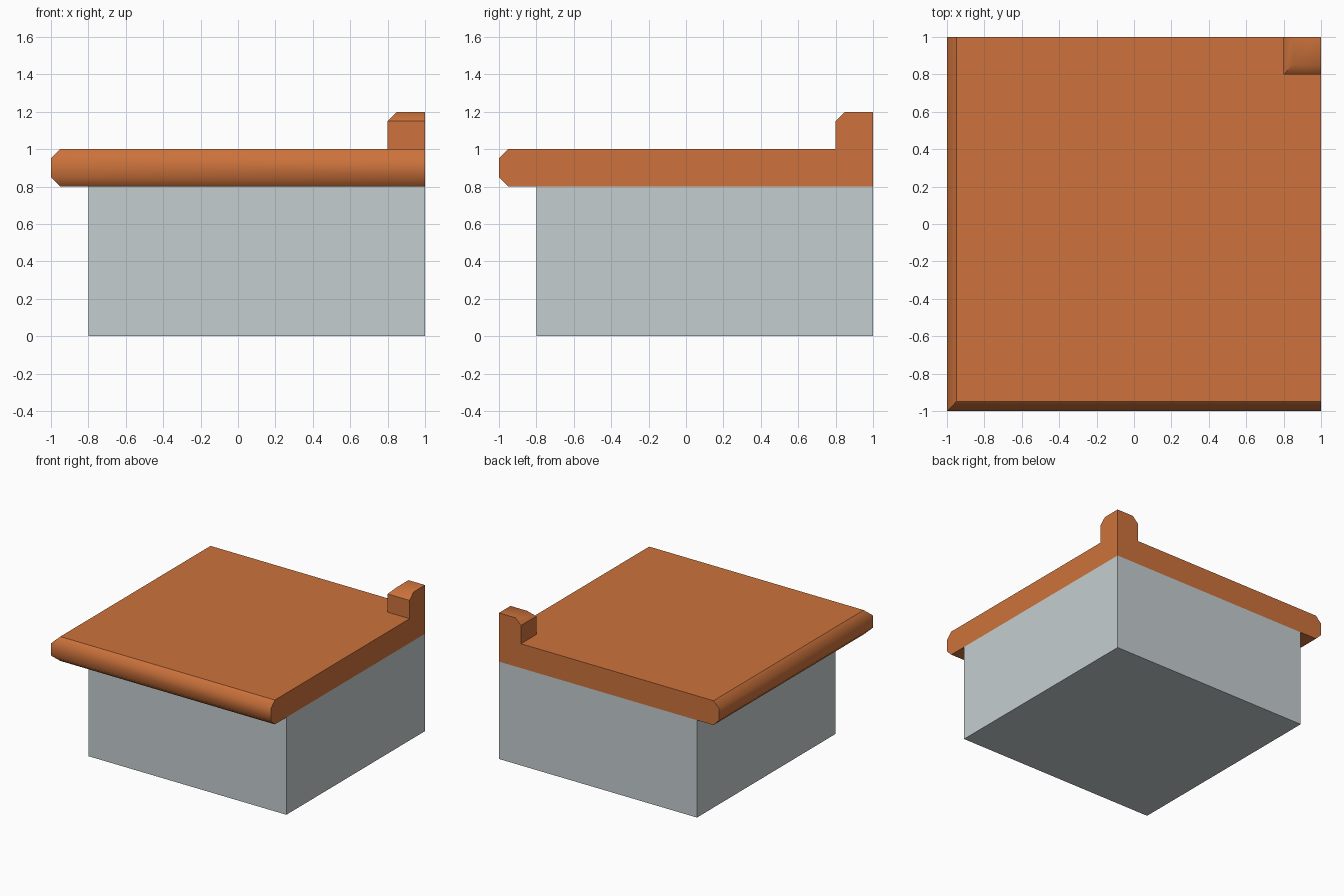
import bpy, bmesh

if "Cube" in bpy.data.objects:
    bpy.data.objects.remove(bpy.data.objects["Cube"])


def material(name, rgb):
    mat = bpy.data.materials.new(name)
    mat.diffuse_color = (*rgb, 1.0)
    mat.use_nodes = True
    mat.node_tree.nodes["Principled BSDF"].inputs["Base Color"].default_value = mat.diffuse_color
    return mat


def corner_sweep(name, profile, mat, soft=()):
    """Sweep a (offset, height) profile round the front-left corner, mitred,
    and cap the flat right (x = 1) and back (y = 1) sides.
    Profile points listed in soft become smooth edges, all others stay sharp."""
    bm = bmesh.new()
    rows = [[bm.verts.new(p) for p in ((1, c, z), (c, c, z), (c, 1, z))]
            for c, z in profile]
    for a, b in zip(rows, rows[1:]):
        for i in (0, 1):
            bm.faces.new((a[i], b[i], b[i + 1], a[i + 1]))
    # end caps, closed through the back-right corner
    for i in (0, 2):
        closing = [bm.verts.new((1, 1, profile[k][1])) for k in (-1, 0)
                   if profile[k][0] < 1]
        bm.faces.new([r[i] for r in rows] + closing)
    bmesh.ops.remove_doubles(bm, verts=bm.verts, dist=1e-4)
    bmesh.ops.dissolve_limit(bm, angle_limit=0.01, verts=bm.verts, edges=bm.edges)
    bmesh.ops.recalc_face_normals(bm, faces=bm.faces)

    # the open top of the base could mislead the recalculation: force outward
    if bm.calc_volume(signed=True) < 0:
        bmesh.ops.reverse_faces(bm, faces=bm.faces)

    def is_soft(v):
        return any(abs(min(v.co.x, v.co.y) - c) + abs(v.co.z - z) < 1e-3
                   for c, z in soft)

    for f in bm.faces:
        f.smooth = True
    for e in bm.edges:
        a, b = e.verts
        e.smooth = is_soft(a) and is_soft(b) and abs(a.co.z - b.co.z) < 1e-3

    mesh = bpy.data.meshes.new(name)
    bm.to_mesh(mesh)
    bm.free()
    mesh.materials.append(mat)
    obj = bpy.data.objects.new(name, mesh)
    bpy.context.collection.objects.link(obj)
    return obj


orange = material("roof_orange", (0.61, 0.171, 0.045))
grey = material("wall_grey", (0.558, 0.617, 0.631))

# Wall block below the roof
corner_sweep("wall_block", [(1, 0), (-0.8, 0), (-0.8, 0.8)], grey)

# Overhanging roof slab with chamfered rim and the raised corner post
corner_sweep("roof_slab",
             [(-0.8, 0.8), (-0.95, 0.8), (-1, 0.85), (-1, 0.95), (-0.95, 1),
              (0.8, 1), (0.8, 1.15), (0.85, 1.2), (1, 1.2)],
             orange,
             soft=[(-1, 0.85), (-1, 0.95), (0.85, 1.2)])
